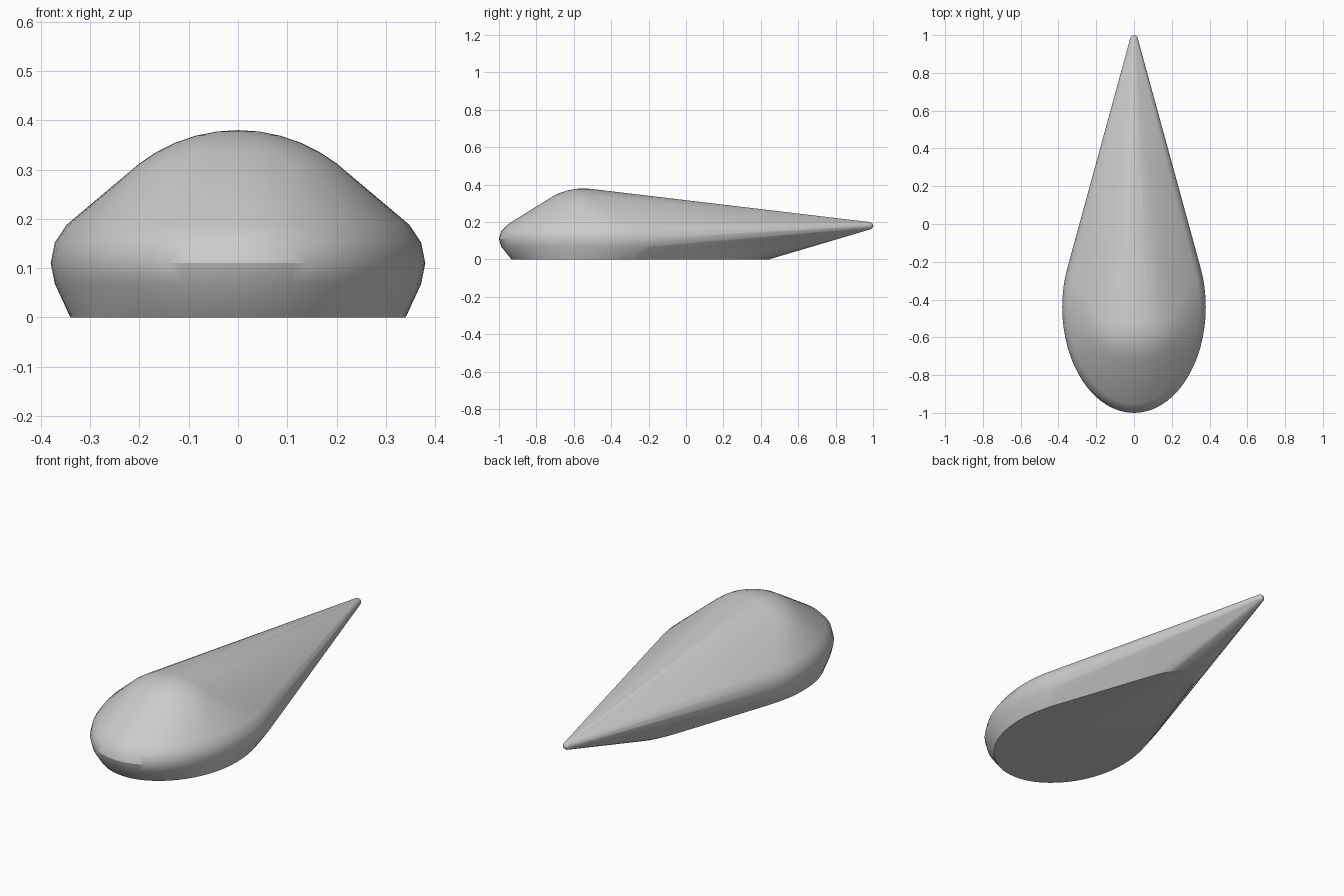
import bpy
import bmesh
import math
from mathutils import Vector

old = bpy.data.objects.get("Cube")
if old:
    bpy.data.objects.remove(old, do_unlink=True)


def ball(centre, radius, segments, rings):
    """Points on a sphere."""
    tmp = bmesh.new()
    bmesh.ops.create_uvsphere(tmp, u_segments=segments, v_segments=rings, radius=radius)
    points = [v.co + Vector(centre) for v in tmp.verts]
    tmp.free()
    return points


def oval_ring(centre, major, minor, stretch, segments, sides):
    """Points on a torus stretched along y."""
    points = []
    for i in range(segments):
        a = math.tau * i / segments
        for j in range(sides):
            b = math.tau * j / sides
            r = major + minor * math.cos(b)
            offset = Vector((r * math.cos(a), stretch * r * math.sin(a), minor * math.sin(b)))
            points.append(Vector(centre) + offset)
    return points


# Dome, rounded rim and tail tip that the skin stretches over
points = ball((0, -0.55, 0.05), 0.33, 48, 24)
points += oval_ring((0, -0.44, 0.11), 0.27, 0.11, 0.56 / 0.38, 64, 16)
points += ball((0, 0.98, 0.18), 0.02, 16, 8)

# Stretch the skin and drop the points inside it
bm = bmesh.new()
for p in points:
    bm.verts.new(p)
bmesh.ops.convex_hull(bm, input=bm.verts[:])
bmesh.ops.delete(bm, geom=[v for v in bm.verts if not v.link_faces], context="VERTS")

# Slice flat at the ground and close the underside
bmesh.ops.bisect_plane(bm, geom=bm.verts[:] + bm.edges[:] + bm.faces[:], dist=1e-5,
                       plane_co=(0, 0, 0), plane_no=(0, 0, 1), clear_inner=True)
bmesh.ops.holes_fill(bm, edges=[e for e in bm.edges if e.is_boundary], sides=0)
bmesh.ops.recalc_face_normals(bm, faces=bm.faces[:])

mesh = bpy.data.meshes.new("teardrop_body")
bm.to_mesh(mesh)
bm.free()
body = bpy.data.objects.new("teardrop_body", mesh)
bpy.context.collection.objects.link(body)

# Plain grey surface
grey = bpy.data.materials.new("plain_grey")
grey.use_nodes = True
colour = (0.6, 0.6, 0.6, 1)
grey.diffuse_color = colour
grey.node_tree.nodes["Principled BSDF"].inputs["Base Color"].default_value = colour
mesh.materials.append(grey)

# Smooth shading with a crisp base edge
bpy.ops.object.select_all(action="DESELECT")
body.select_set(True)
bpy.context.view_layer.objects.active = body
bpy.ops.object.shade_smooth_by_angle(angle=math.radians(30))
